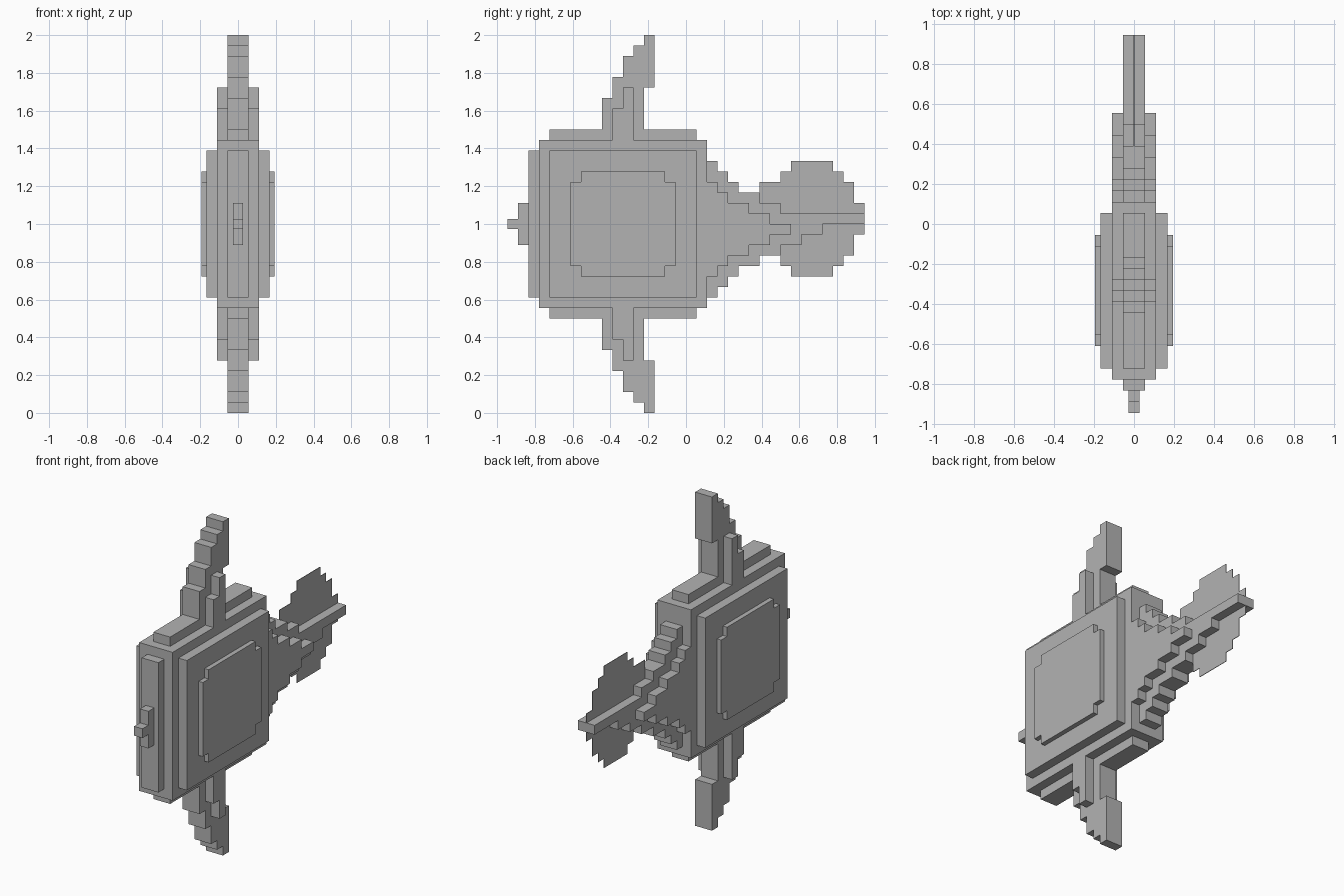
import bpy
import bmesh

if "Cube" in bpy.data.objects:
    bpy.data.objects.remove(bpy.data.objects["Cube"])

U = 1 / 18   # block size; parts are laid out in blocks, mid height is 18
MID = 18

grey = bpy.data.materials.new("plain grey")
grey.diffuse_color = (0.45, 0.45, 0.45, 1)
grey.use_nodes = True
grey.node_tree.nodes["Principled BSDF"].inputs["Base Color"].default_value = grey.diffuse_color


def stepped(name, half_width, columns, flip=False):
    """Extrude a stepped side profile across x. columns: (y start, y end, z low, z high)."""
    if flip:
        columns = [(a, b, 2 * MID - hi, 2 * MID - lo) for a, b, lo, hi in columns]
    top, bottom = [], []
    for a, b, lo, hi in columns:
        top += [(a, hi), (b, hi)]
        bottom += [(a, lo), (b, lo)]
    outline = []
    for p in bottom + top[::-1]:
        if not outline or outline[-1] != p:
            outline.append(p)
    bm = bmesh.new()
    face = bm.faces.new([bm.verts.new((-half_width * U, y * U, z * U)) for y, z in outline])
    ext = bmesh.ops.extrude_face_region(bm, geom=[face])
    moved = [v for v in ext["geom"] if isinstance(v, bmesh.types.BMVert)]
    bmesh.ops.translate(bm, verts=moved, vec=(2 * half_width * U, 0, 0))
    bmesh.ops.recalc_face_normals(bm, faces=bm.faces)
    mesh = bpy.data.meshes.new(name)
    bm.to_mesh(mesh)
    bm.free()
    mesh.materials.append(grey)
    obj = bpy.data.objects.new(name, mesh)
    bpy.context.collection.objects.link(obj)
    return obj


# Body: core block, raised plates on every side, notched side panels
stepped("body_core", 2, [(-14, 2, 10, 26)])
stepped("side_plates", 3, [(-13, 1, 11, 25)])
stepped("side_panels", 3.5, [(-11, -10, 14, 22), (-10, -2, 13, 23), (-2, -1, 14, 22)])
stepped("top_bottom_plate", 1, [(-13, 1, 9, 27)])
stepped("front_plate", 1, [(-15, -13, 11, 25)])

# Mouth on the front plate
stepped("mouth", 0.5, [(-17, -16, 17.5, 18.5), (-16, -15, 16, 20)])

# Swept fins above and below, each with a thicker root
for side, flip in (("top", False), ("bottom", True)):
    stepped(side + "_fin", 1, [(-8, -7, 26, 30), (-7, -6, 26, 32), (-6, -5, 26, 34),
                               (-5, -4, 26, 35), (-4, -3, 31, 36)], flip)
    stepped(side + "_fin_root", 2, [(-7, -6, 26, 29), (-6, -5, 26, 31)], flip)

# Tapering tail: wide inner taper, taller narrow ridge that ends as a rod
stepped("tail_taper", 2, [(2, 3, 13, 22), (3, 4, 14, 21), (4, 6, 15, 20),
                          (6, 8, 16, 19), (8, 10, 17, 18)])
stepped("tail_ridge", 1, [(2, 3, 11, 24), (3, 4, 12, 23), (4, 5, 13, 22), (5, 7, 14, 21),
                          (7, 9, 15, 20), (9, 11, 16, 19), (11, 13, 17, 19), (13, 17, 18, 19)])

# Paper-thin rounded tail fin
stepped("tail_fin", 0.03, [(7, 9, 15, 22), (9, 10, 14, 23), (10, 14, 13, 24),
                           (14, 15, 14, 23), (15, 16, 15, 22), (16, 17, 17, 20)])
